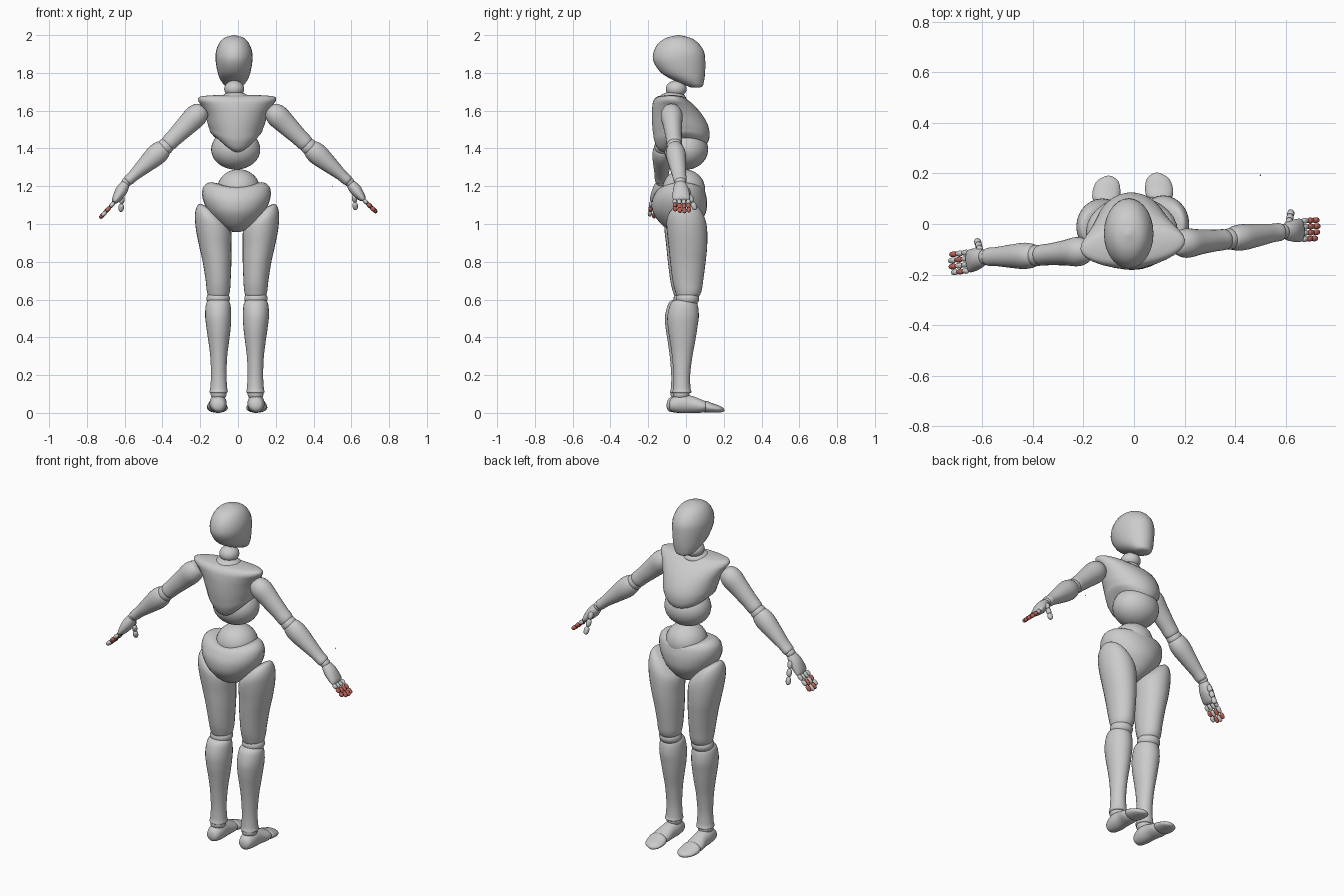
import bpy, bmesh, math
from mathutils import Matrix, Vector

def material(name, rgb):
    m = bpy.data.materials.new(name)
    m.diffuse_color = (*rgb, 1)
    return m

GREY = material("light_grey", (0.6, 0.6, 0.6))
RED = material("dull_red", (0.5, 0.13, 0.1))

def finish(name, bm, mat):
    bmesh.ops.recalc_face_normals(bm, faces=bm.faces[:])
    for f in bm.faces:
        f.smooth = True
    me = bpy.data.meshes.new(name)
    bm.to_mesh(me)
    bm.free()
    me.materials.append(mat)
    ob = bpy.data.objects.new(name, me)
    bpy.context.collection.objects.link(ob)
    return ob

def spline(rows, steps):
    """Smooth the section rows with a Catmull-Rom curve."""
    out = []
    for i in range(len(rows) - 1):
        p0, p1, p2, p3 = (rows[max(0, min(len(rows) - 1, i + k))] for k in (-1, 0, 1, 2))
        for s in range(steps):
            t = s / steps
            out.append([0.5 * (2 * b + (c - a) * t + (2 * a - 5 * b + 4 * c - d) * t * t
                               + (3 * b - a - 3 * c + d) * t ** 3)
                        for a, b, c, d in zip(p0, p1, p2, p3)])
    return out + [list(rows[-1])]

def loft(name, rows, matrix=Matrix(), mat=GREY, n=28, steps=4):
    """Rows: height, centre x, centre y, radius x, radius y, [tilt, saddle]."""
    rows = [tuple(r) + (0,) * (7 - len(r)) for r in rows]
    bm = bmesh.new()
    rings = []
    for h, cx, cy, rx, ry, tilt, saddle in spline(rows, steps):
        rx, ry = max(rx, 0.002), max(ry, 0.002)
        ring = []
        for k in range(n):
            c, s = math.cos(math.tau * k / n), math.sin(math.tau * k / n)
            ring.append(bm.verts.new(matrix @ Vector(
                (cx + rx * c, cy + ry * s, h + tilt * c + saddle * c * c))))
        rings.append(ring)
    for a, b in zip(rings, rings[1:]):
        for k in range(n):
            bm.faces.new((a[k], a[(k + 1) % n], b[(k + 1) % n], b[k]))
    bm.faces.new(rings[0][::-1])
    bm.faces.new(rings[-1])
    return finish(name, bm, mat)

def ball(name, loc, radii, n=24):
    bm = bmesh.new()
    bmesh.ops.create_uvsphere(bm, u_segments=n, v_segments=n * 2 // 3, radius=1,
                              matrix=Matrix.Translation(loc) @ Matrix.Diagonal((*radii, 1)))
    return finish(name, bm, GREY)

def limb(name, a, b, rows, mat=GREY, n=24, steps=4):
    """Loft between two points; rows: fraction, radius across, radius along y."""
    a, b = Vector(a), Vector(b)
    d = (b - a).normalized()
    y = (Vector((0, 1, 0)) - d * d.y).normalized()
    m = Matrix.Translation(a) @ Matrix((y.cross(d), y, d)).transposed().to_4x4()
    length = (b - a).length
    return loft(name, [(t * length, 0, 0, r, q) for t, r, q in rows], m, mat, n, steps)

CAPSULE = [(0, .003, .003), (.08, .008, .008), (.3, .0115, .0115),
           (.75, .0105, .0105), (.94, .007, .007), (1, .002, .002)]

# Head and neck
loft("head", [(1.722, 0, .05, .015, .018), (1.73, 0, .048, .045, .04), (1.76, 0, .016, .07, .08),
              (1.80, 0, -.015, .086, .116), (1.86, 0, -.035, .097, .137), (1.91, 0, -.038, .096, .134),
              (1.955, 0, -.04, .08, .108), (1.985, 0, -.04, .052, .065), (2.0, 0, -.04, .004, .004)],
     Matrix.Translation((-.021, 0, 0)))
ball("neck", (-.02, -.052, 1.715), (.053, .055, .045))
ball("neck_base", (-.015, -.07, 1.665), (.075, .07, .035))

# Torso, turned a little about the vertical axis
turn = Matrix.Translation((-.012, 0, 0)) @ Matrix.Rotation(math.radians(5), 4, 'Z')
loft("chest", [(1.375, 0, -.035, .02, .02, 0, .03), (1.385, 0, -.035, .09, .1, 0, .06),
               (1.43, 0, -.025, .132, .14, 0, .05), (1.48, 0, -.025, .143, .15, 0, .025),
               (1.53, 0, -.033, .152, .147), (1.58, 0, -.048, .166, .133),
               (1.625, 0, -.066, .188, .112), (1.655, 0, -.08, .207, .09),
               (1.675, 0, -.085, .195, .065), (1.682, 0, -.085, .12, .03)], turn)
ball("ribcage", (-.012, 0, 1.395), (.13, .117, .107), 32)
ball("waist", (.003, -.012, 1.185), (.113, .113, .105), 32)
loft("pelvis", [(.957, 0, -.03, .01, .015), (.965, 0, -.03, .04, .05), (1.0, 0, -.032, .09, .1),
                (1.06, 0, -.035, .145, .14), (1.12, 0, -.035, .178, .146, 0, .01),
                (1.165, 0, -.03, .178, .133, 0, .025), (1.19, 0, -.025, .145, .117, 0, .03),
                (1.195, 0, -.02, .1, .09, 0, .02)], Matrix.Translation((-.008, 0, 0)))

# Legs and feet
for side, s, dy in (("right", 1, 0), ("left", -1, -.012)):
    m = Matrix.Translation((-.005, dy, 0)) @ Matrix.Diagonal((s, 1, 1, 1))
    loft(side + "_thigh", [(1.085, .15, 0, .015, .02, .01), (1.075, .148, 0, .055, .07, .03),
                           (1.03, .137, 0, .085, .1, .03), (.97, .125, .005, .094, .107, .01),
                           (.88, .115, .01, .085, .102), (.8, .106, .01, .076, .094),
                           (.7, .1, .01, .066, .081), (.645, .099, .012, .061, .07),
                           (.615, .099, .01, .05, .055), (.605, .099, .01, .015, .02)], m)
    loft(side + "_shin", [(.602, .1, -.01, .02, .02), (.588, .1, -.01, .06, .065),
                          (.52, .1, -.015, .069, .083), (.45, .098, -.018, .064, .078),
                          (.38, .097, -.018, .055, .067), (.3, .097, -.02, .045, .054),
                          (.2, .097, -.022, .041, .044), (.13, .097, -.022, .045, .046),
                          (.108, .098, -.022, .047, .05), (.1, .098, -.022, .02, .02)], m)
    ball(side + "_knee", m @ Vector((.1, .008, .605)), (.062, .062, .045))
    ball(side + "_ankle", m @ Vector((.098, -.025, .1)), (.042, .045, .036))
    # local height runs forward along y, local y runs up
    fm = m @ Matrix(((1, 0, 0, .1), (0, 0, 1, 0), (0, 1, 0, 0), (0, 0, 0, 1)))
    loft(side + "_foot", [(-.09, 0, .04, .01, .01), (-.078, 0, .043, .034, .034), (-.03, 0, .05, .045, .05),
                          (.03, .002, .045, .045, .045), (.08, .006, .036, .051, .035),
                          (.108, .006, .034, .042, .025), (.113, .006, .034, .01, .01)], fm)
    loft(side + "_toes", [(.095, .006, .033, .02, .015), (.107, .006, .033, .05, .03),
                          (.14, .004, .026, .055, .025), (.178, 0, .02, .045, .018),
                          (.198, -.004, .016, .02, .01), (.203, -.004, .015, .004, .003)], fm)

# Arms: shoulder, elbow, wrist, knuckles, fingertip, thumb tip
ARMS = {
    "right": ((.165, -.08, 1.615), (.375, -.06, 1.41), (.59, -.03, 1.222),
              (.665, -.024, 1.128), (.735, -.02, 1.06), (.622, .05, 1.075)),
    "left": ((-.18, -.105, 1.615), (-.385, -.125, 1.41), (-.59, -.13, 1.222),
             (-.655, -.148, 1.115), (-.732, -.158, 1.03), (-.62, -.065, 1.065)),
}
for side, points in ARMS.items():
    shoulder, elbow, wrist, knuckle, tip, thumb = map(Vector, points)
    limb(side + "_upper_arm", shoulder, elbow,
         [(0, .015, .015), (.04, .042, .042), (.2, .06, .058), (.45, .055, .05),
          (.75, .046, .043), (.93, .042, .04), (1, .02, .02)])
    ball(side + "_elbow", elbow, (.044, .042, .044))
    limb(side + "_forearm", elbow, wrist,
         [(0, .02, .02), (.04, .046, .042), (.22, .056, .052), (.5, .045, .046),
          (.8, .031, .037), (.96, .028, .034), (1, .012, .015)])
    ball(side + "_wrist", wrist, (.026, .03, .026))
    limb(side + "_palm", wrist, knuckle,
         [(0, .01, .015), (.1, .024, .03), (.45, .031, .042), (.85, .022, .046),
          (1, .012, .04), (1.03, .004, .02)])
    # four fingers of three joints each
    for f, off in enumerate((.036, .012, -.012, -.036)):
        reach = (.94, 1, .97, .85)[f]
        start = knuckle + Vector((0, off, 0))
        end = start + (tip - knuckle) * reach
        for j in range(3):
            red = j > 0 if side == "right" else j > 0 and (f + j) % 2 == 0
            limb(f"{side}_finger_{f + 1}_joint_{j + 1}", start.lerp(end, j / 3),
                 start.lerp(end, (j + 1) / 3), CAPSULE, RED if red else GREY, 12, 2)
    # thumb
    root = wrist.lerp(knuckle, .3) + Vector((0, .03, 0))
    for j in range(3):
        limb(f"{side}_thumb_joint_{j + 1}", root.lerp(thumb, j / 3), root.lerp(thumb, (j + 1) / 3),
             [(t, r * 1.25, q * 1.25) for t, r, q in CAPSULE], GREY, 12, 2)

# Tiny loose bead beside the figure
ball("bead", (.5, .193, 1.2), (.003, .003, .003), 8)
